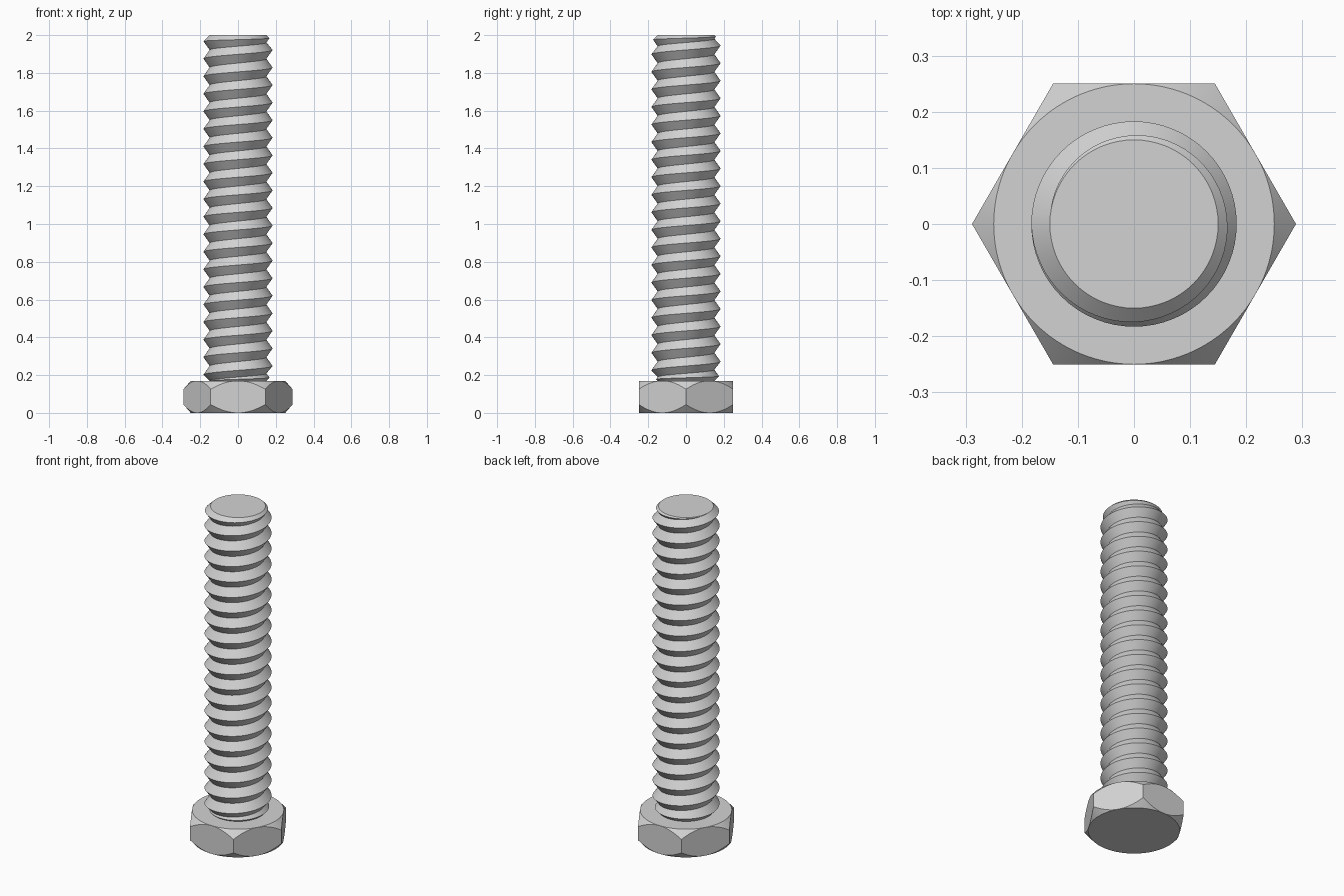
import bpy
import bmesh
from math import cos, sin, pi, radians

cube = bpy.data.objects.get("Cube")
if cube:
    bpy.data.objects.remove(cube, do_unlink=True)

# Main sizes
HEAD_HEIGHT, FLAT_RADIUS, CHAMFER_SLOPE = 0.17, 0.25, 1.15
ROOT, CREST = 0.15, 0.183
TOP = 2.0
TURNS = 21          # the first and last turns fade in and out
FADE_RISE = 0.032
STEPS = 64
PITCH = (TOP - HEAD_HEIGHT - 2 * FADE_RISE) / (TURNS - 2)

steel = bpy.data.materials.new("light grey steel")
steel.use_nodes = True
grey = (0.65, 0.65, 0.65, 1)
steel.diffuse_color = grey
steel.node_tree.nodes["Principled BSDF"].inputs["Base Color"].default_value = grey


def interpolate(u, keys):
    """Piecewise linear value at u from (position, value) keys."""
    for (a, va), (b, vb) in zip(keys, keys[1:]):
        if u <= b:
            return va + (vb - va) * (u - a) / (b - a)
    return keys[-1][1]


def bridge(bm, lower, upper, closed=False):
    """Join two rows of vertices with quads."""
    for i in range(len(lower) if closed else len(lower) - 1):
        j = (i + 1) % len(lower)
        bm.faces.new((lower[i], lower[j], upper[j], upper[i]))


def finish(bm, name):
    """Weld, close the ends, and make a smooth object with sharp edges."""
    bmesh.ops.remove_doubles(bm, verts=bm.verts, dist=0.00005)
    bmesh.ops.holes_fill(bm, edges=[e for e in bm.edges if e.is_boundary], sides=0)
    bmesh.ops.recalc_face_normals(bm, faces=bm.faces)
    mesh = bpy.data.meshes.new(name)
    bm.to_mesh(mesh)
    bm.free()
    mesh.materials.append(steel)
    obj = bpy.data.objects.new(name, mesh)
    bpy.context.collection.objects.link(obj)
    bpy.ops.object.select_all(action="DESELECT")
    obj.select_set(True)
    bpy.context.view_layer.objects.active = obj
    bpy.ops.object.shade_smooth_by_angle(angle=radians(30))


# Hexagonal head with both ends turned to a conical chamfer
bm = bmesh.new()
rings = [[], [], [], []]
for i in range(96):
    angle = 2 * pi * i / 96
    hex_radius = FLAT_RADIUS / cos(angle % (pi / 3) - pi / 6)
    drop = CHAMFER_SLOPE * (hex_radius - FLAT_RADIUS)
    profile = [(FLAT_RADIUS, 0), (hex_radius, drop),
               (hex_radius, HEAD_HEIGHT - drop), (FLAT_RADIUS, HEAD_HEIGHT)]
    for ring, (r, z) in zip(rings, profile):
        ring.append(bm.verts.new((r * cos(angle), r * sin(angle), z)))
for lower, upper in zip(rings, rings[1:]):
    bridge(bm, lower, upper, closed=True)
finish(bm, "hex_head")

# Threaded shank: right-handed crest and root helices joined by flanks
first = HEAD_HEIGHT + FADE_RISE
last = TOP - FADE_RISE
crest_keys = [(0, HEAD_HEIGHT), (1, first), (TURNS - 1, last), (TURNS, TOP)]
root_keys = [(-1, HEAD_HEIGHT), (0, HEAD_HEIGHT), (1, first + PITCH / 2),
             (TURNS - 2, last - PITCH / 2), (TURNS - 1, TOP), (TURNS, TOP)]

bm = bmesh.new()


def helix_vert(u, r, z):
    return bm.verts.new((-r * cos(2 * pi * u), -r * sin(2 * pi * u), z))


crest, root = [], []
for i in range(TURNS * STEPS + 1):
    u = i / STEPS
    fade = min(1, u, TURNS - u)
    crest.append(helix_vert(u, ROOT + (CREST - ROOT) * fade, interpolate(u, crest_keys)))
for i in range(-STEPS, TURNS * STEPS + 1):
    u = i / STEPS
    root.append(helix_vert(u, ROOT, interpolate(u, root_keys)))
bridge(bm, root[:len(crest)], crest)
bridge(bm, crest, root[STEPS:])
finish(bm, "threaded_shank")
